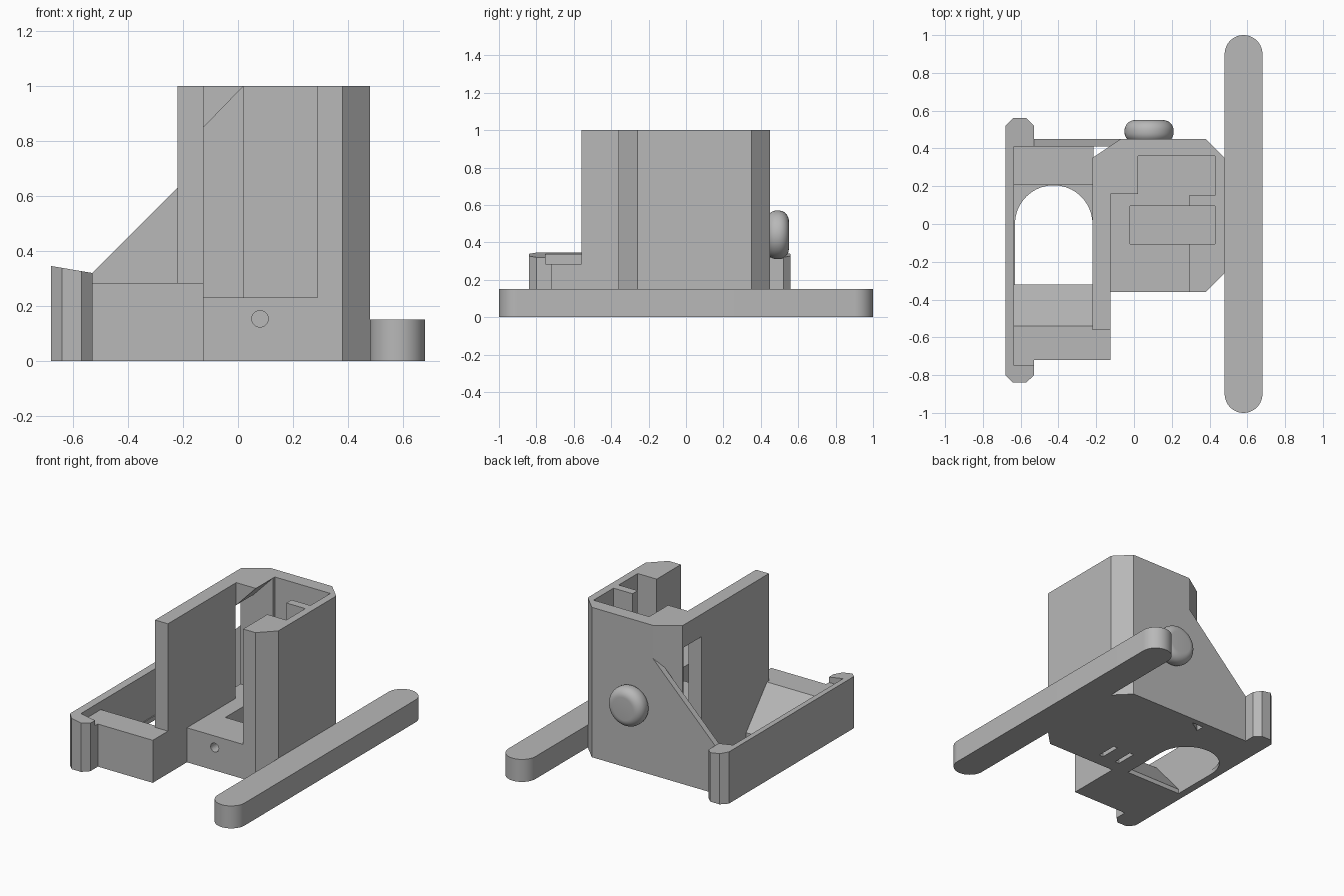
import bpy, bmesh, math
from mathutils import Vector

if "Cube" in bpy.data.objects:
    bpy.data.objects.remove(bpy.data.objects["Cube"], do_unlink=True)

grey = bpy.data.materials.new("plain_grey")
grey.use_nodes = True
COLOUR = (0.48, 0.48, 0.48, 1)
grey.diffuse_color = COLOUR
grey.node_tree.nodes["Principled BSDF"].inputs["Base Color"].default_value = COLOUR


def prism(name, pts, axis, lo, hi):
    """Extrude a 2D outline along an axis."""
    place = {"x": lambda a, b: (lo, a, b),
             "y": lambda a, b: (a, lo, b),
             "z": lambda a, b: (a, b, lo)}[axis]
    step = {"x": (1, 0, 0), "y": (0, 1, 0), "z": (0, 0, 1)}[axis]
    bm = bmesh.new()
    face = bm.faces.new([bm.verts.new(place(a, b)) for a, b in pts])
    ext = bmesh.ops.extrude_face_region(bm, geom=[face])
    moved = [g for g in ext["geom"] if isinstance(g, bmesh.types.BMVert)]
    bmesh.ops.translate(bm, verts=moved, vec=Vector(step) * (hi - lo))
    bmesh.ops.recalc_face_normals(bm, faces=bm.faces)
    mesh = bpy.data.meshes.new(name)
    bm.to_mesh(mesh)
    bm.free()
    mesh.materials.append(grey)
    obj = bpy.data.objects.new(name, mesh)
    bpy.context.collection.objects.link(obj)
    return obj


def box(name, x0, x1, y0, y1, z0, z1):
    return prism(name, [(x0, y0), (x1, y0), (x1, y1), (x0, y1)], "z", z0, z1)


def arc(cx, cy, r, start, end, n):
    angles = [math.radians(start + (end - start) * i / n) for i in range(n + 1)]
    return [(cx + r * math.cos(t), cy + r * math.sin(t)) for t in angles]


def apply_modifier(obj, mod):
    bpy.ops.object.select_all(action="DESELECT")
    bpy.context.view_layer.objects.active = obj
    obj.select_set(True)
    bpy.ops.object.modifier_apply(modifier=mod.name)


def cut(obj, *cutters):
    for cutter in cutters:
        cutter.hide_render = True
        mod = obj.modifiers.new("cut", "BOOLEAN")
        mod.operation = "DIFFERENCE"
        mod.solver = "EXACT"
        mod.object = cutter
        apply_modifier(obj, mod)
        bpy.data.objects.remove(cutter, do_unlink=True)


def smooth(obj):
    bpy.ops.object.select_all(action="DESELECT")
    bpy.context.view_layer.objects.active = obj
    obj.select_set(True)
    bpy.ops.object.shade_smooth_by_angle(angle=math.radians(35))


# Tall housing with its long side wall
housing = prism("housing", [
    (-.22, -.56), (-.125, -.56), (-.125, -.36), (.38, -.36), (.48, -.26),
    (.48, .35), (.38, .45), (-.07, .45), (-.22, .35)], "z", 0, 1)
cut(housing,
    box("front_slot", -.125, .29, -.9, .16, .23, 1.5),
    box("rear_pocket", .02, .43, .15, .36, .23, 1.5),
    box("deep_pocket", -.02, .43, -.105, .095, .06, 1.5),
    prism("side_window", [(-.3, .23), (.025, .23), (.025, 1.005),
                          (-.125, .85), (-.3, .85)], "y", .15, .34),
    prism("pin_hole", arc(.08, .153, .03, 0, 345, 23), "y", -.5, -.2))

# Shallow slots on the underside
for x in (.04, -.09):
    cut(housing, box("under_slot", x - .015, x + .015, -.27, -.13, -.1, .03))

# Side tray: outer rail with chamfered hook posts and a sloping top
rail = prism("tray_rail", [
    (-.68, -.8), (-.64, -.84), (-.57, -.84), (-.53, -.8), (-.53, -.75),
    (-.635, -.75), (-.635, .41), (-.53, .41), (-.53, .52), (-.57, .56),
    (-.64, .56), (-.68, .52)], "z", 0, .3)
for v in rail.data.vertices:
    if v.co.z > .1:
        v.co.z = .345 - (v.co.x + .68) * .167

# Front bar of the tray, ramp behind it and the rear gusset wall
prism("tray_front_bar", [(-.64, -.76), (-.53, -.76), (-.53, -.72), (-.125, -.72),
                         (-.125, -.55), (-.64, -.55)], "z", 0, .284)
prism("tray_ramp", [(-.555, 0), (-.32, 0), (-.32, .03), (-.54, .284),
                    (-.555, .284)], "x", -.638, -.215)
prism("rear_gusset", [(-.55, 0), (-.07, 0), (-.07, .78), (-.53, .32),
                      (-.55, .32)], "y", .41, .45)

# Tray floor with the arched opening, and a slightly raised rear ledge
tray_floor = box("tray_floor", -.638, -.215, -.33, .22, 0, .03)
cut(tray_floor, prism("arch_opening", [(-.63, -.32), (-.22, -.32)]
                      + arc(-.425, 0, .205, 0, 180, 32), "z", -.1, .2))
box("rear_ledge", -.638, -.215, .21, .415, 0, .06)

# Long round-ended foot
foot = prism("long_foot", arc(.58, .9, .1, 0, 180, 24)
             + arc(.58, -.9, .1, 180, 360, 24), "z", 0, .15)
smooth(foot)

# Rounded button on the back
button = prism("back_button", arc(.08, .44, .13, 0, 352.5, 47), "y", .43, .55)
bevel = button.modifiers.new("round", "BEVEL")
bevel.width = .055
bevel.segments = 8
bevel.limit_method = "ANGLE"
bevel.angle_limit = math.radians(60)
apply_modifier(button, bevel)
smooth(button)
